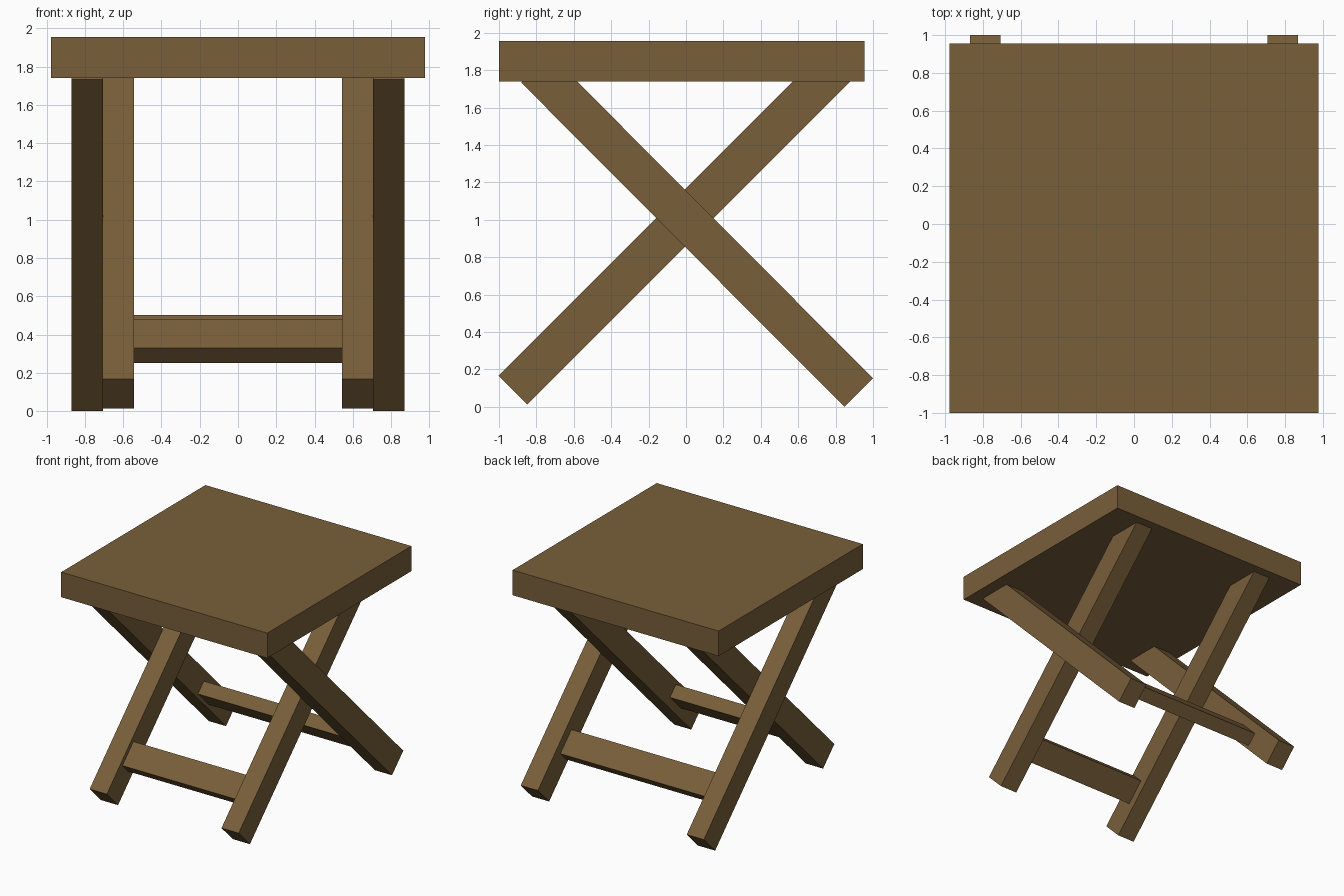
import bpy, math
from mathutils import Matrix, Vector

cube = bpy.data.objects.get("Cube")
if cube:
    bpy.data.objects.remove(cube, do_unlink=True)

# Single wood colour
wood = bpy.data.materials.new("brown wood")
wood.use_nodes = True
colour = (0.19, 0.113, 0.042, 1.0)
wood.diffuse_color = colour
bsdf = wood.node_tree.nodes["Principled BSDF"]
bsdf.inputs["Base Color"].default_value = colour
bsdf.inputs["Roughness"].default_value = 0.8


def box(name, center, size, tilt=0.0):
    """Box of the given size, tilted about the x axis (radians)."""
    bpy.ops.mesh.primitive_cube_add(size=1)
    ob = bpy.context.object
    ob.name = ob.data.name = name
    ob.data.transform(Matrix.Rotation(tilt, 4, 'X') @ Matrix.Diagonal((*size, 1)))
    ob.location = center
    ob.data.materials.append(wood)
    return ob


def leg(name, x, foot, top):
    """Square-ended leg running between two (y, z) points."""
    a, b = Vector(foot), Vector(top)
    mid, d = (a + b) / 2, b - a
    box(name, (x, mid.x, mid.y), (0.163, 0.216, d.length), math.atan2(-d.x, d.y))


# Seat slab
box("seat", (0, -0.0225, 1.8475), (1.956, 1.955, 0.215))

# Crossed legs: outer pair stands at the back, inner pair at the front
for side, s in (("left", 1), ("right", -1)):
    leg("outer_leg_" + side, s * 0.788, (0.923, 0.077), (-0.805, 1.81))
    leg("inner_leg_" + side, s * 0.626, (-0.925, 0.09), (0.805, 1.82))

# Stretcher rails, each lying along the slope of its pair of legs
box("front_rail", (0, -0.675, 0.365), (1.09, 0.113, 0.212), -math.pi / 4)
box("back_rail", (0, 0.58, 0.388), (1.412, 0.113, 0.212), math.pi / 4)
